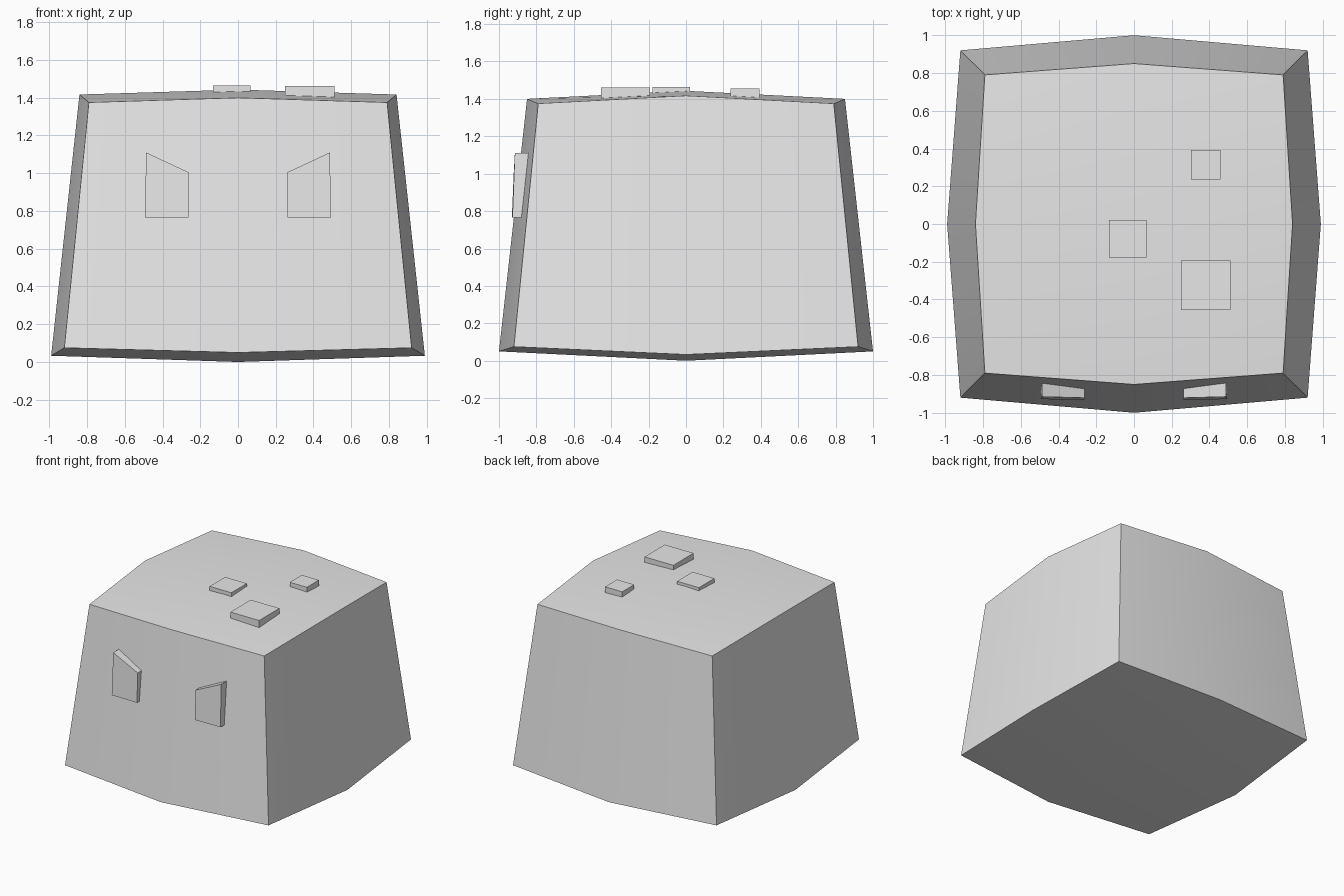
import bpy, bmesh, math
from mathutils import Vector

cube = bpy.data.objects.get("Cube")
if cube:
    bpy.data.objects.remove(cube, do_unlink=True)

# Single plain grey
grey = bpy.data.materials.new("light_grey")
grey.use_nodes = True
grey.diffuse_color = (0.8, 0.8, 0.8, 1)
grey.node_tree.nodes["Principled BSDF"].inputs["Base Color"].default_value = (0.8, 0.8, 0.8, 1)


def finish(bm, name):
    bmesh.ops.recalc_face_normals(bm, faces=bm.faces)
    mesh = bpy.data.meshes.new(name)
    bm.to_mesh(mesh)
    bm.free()
    mesh.materials.append(grey)
    obj = bpy.data.objects.new(name, mesh)
    bpy.context.collection.objects.link(obj)
    return obj


# Body: tapered block whose faces bulge gently toward their centre lines
def body_point(sx, sy, top):
    corner, mid_x, mid_y = (0.79, 0.84, 0.85) if top else (0.92, 0.99, 1.0)
    # heights: corner, middle of side edge, middle of front edge, centre
    z_corner, z_side, z_front, z_centre = (1.375, 1.417, 1.40, 1.443) if top else (0.075, 0.033, 0.05, 0.0)
    x = sx * (corner if sy else mid_x)
    y = sy * (corner if sx else mid_y)
    if sx and sy:
        z = z_corner
    elif sx:
        z = z_side
    elif sy:
        z = z_front
    else:
        z = z_centre
    return Vector((x, y, z))


bm = bmesh.new()
bmesh.ops.create_cube(bm, size=2)
bmesh.ops.subdivide_edges(bm, edges=bm.edges[:], cuts=1, use_grid_fill=True)
for v in bm.verts:
    sx, sy, sz = (round(c) for c in v.co)
    v.co = body_point(sx, sy, False).lerp(body_point(sx, sy, True), (sz + 1) / 2)
body = finish(bm, "body")
bpy.context.view_layer.objects.active = body
body.select_set(True)
bpy.ops.object.shade_smooth_by_angle(angle=math.radians(30))
body.select_set(False)

# Eyes: slanted plates let into the front face: x, z, front y, back y
EYE = [(0.262, 0.765, -0.931, -0.885), (0.492, 0.765, -0.928, -0.87),
       (0.487, 1.11, -0.915, -0.842), (0.262, 1.005, -0.921, -0.86)]
for side, name in ((1, "left_eye"), (-1, "right_eye")):
    bm = bmesh.new()
    front = [bm.verts.new((side * x, f, z)) for x, z, f, b in EYE]
    back = [bm.verts.new((side * x, b, z)) for x, z, f, b in EYE]
    bm.faces.new(front)
    bm.faces.new(back[::-1])
    for i in range(4):
        j = (i + 1) % 4
        bm.faces.new((front[i], back[i], back[j], front[j]))
    finish(bm, name)

# Flat square lumps on the top: x range, y range, z range
LUMPS = {"large_lump": (0.25, 0.51, -0.455, -0.193, 1.402, 1.462),
         "middle_lump": (-0.132, 0.065, -0.178, 0.022, 1.43, 1.464),
         "small_lump": (0.302, 0.457, 0.237, 0.392, 1.408, 1.455)}
for name, (x0, x1, y0, y1, z0, z1) in LUMPS.items():
    bm = bmesh.new()
    bmesh.ops.create_cube(bm, size=1)
    bmesh.ops.scale(bm, vec=(x1 - x0, y1 - y0, z1 - z0), verts=bm.verts)
    bmesh.ops.translate(bm, vec=((x0 + x1) / 2, (y0 + y1) / 2, (z0 + z1) / 2), verts=bm.verts)
    finish(bm, name)
